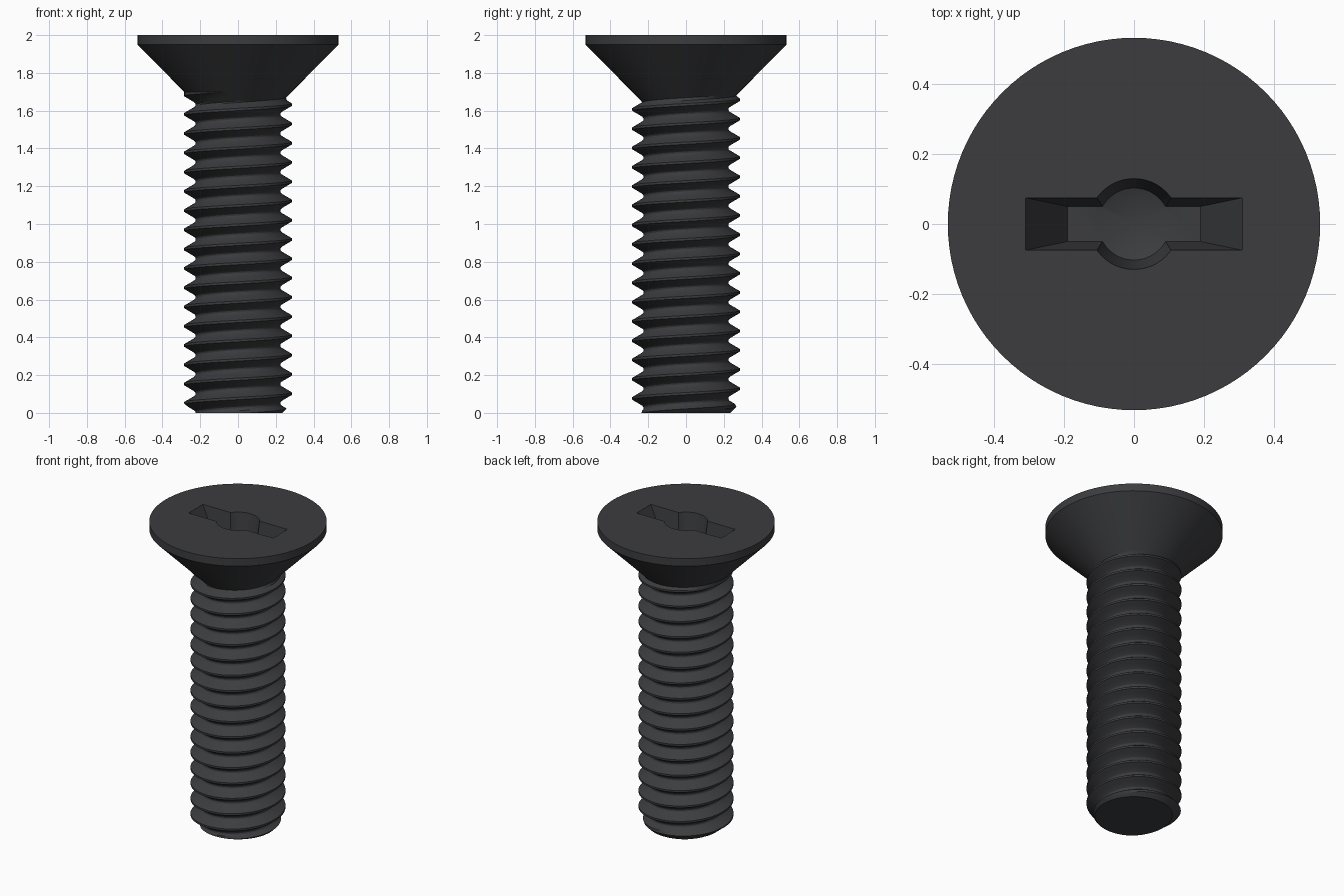
import bpy, bmesh, math

if "Cube" in bpy.data.objects:
    bpy.data.objects.remove(bpy.data.objects["Cube"])

SEG = 96
PITCH = 0.102
HEAD_Z = 1.70          # underside of the countersunk head
CREST, ROOT = 0.285, 0.224
# half thread profile: (fraction of pitch from crest, radius)
HALF = [(0, CREST), (0.06, CREST), (0.21, 0.259), (0.36, 0.233), (0.43, 0.226), (0.5, ROOT)]
PHASES = [-0.5] + [-p for p, _ in HALF[4:0:-1]] + [p for p, _ in HALF[:5]]


def new_object(name, bm):
    bmesh.ops.recalc_face_normals(bm, faces=bm.faces)
    mesh = bpy.data.meshes.new(name)
    bm.to_mesh(mesh)
    bm.free()
    ob = bpy.data.objects.new(name, mesh)
    bpy.context.collection.objects.link(ob)
    return ob


def grid_solid(name, columns):
    """Skin profile columns around the axis, weld, and cap open ends."""
    bm = bmesh.new()
    cols = [[bm.verts.new(p) for p in col] for col in columns]
    for a, b in zip(cols, cols[1:]):
        for i in range(len(a) - 1):
            bm.faces.new((a[i], b[i], b[i + 1], a[i + 1]))
    bmesh.ops.remove_doubles(bm, verts=bm.verts, dist=1e-5)
    bmesh.ops.holes_fill(bm, edges=[e for e in bm.edges if e.is_boundary], sides=0)
    return new_object(name, bm)


def polar(r, t, z):
    return (r * math.cos(t), r * math.sin(t), z)


def thread_radius(t, z):
    f = (z / PITCH - t / (2 * math.pi)) % 1.0
    f = min(f, 1 - f)
    for (p0, r0), (p1, r1) in zip(HALF, HALF[1:]):
        if f <= p1:
            r = r0 + (r1 - r0) * (f - p0) / (p1 - p0)
            break
    r = max(r, CREST - (HEAD_Z - z))     # run-out under the head
    return min(r, 0.235 + z)             # chamfer at the tip


# screw body: helical thread rows, then countersunk head
columns = []
for j in range(SEG + 1):
    t = 2 * math.pi * j / SEG
    col = []
    for n in range(-2, 19):
        for ph in PHASES:
            z = min(max(PITCH * (n + ph + j / SEG), 0.0), HEAD_Z)
            col.append(polar(thread_radius(t, z), t, z))
    col += [polar(0.533, t, 1.95), polar(0.533, t, 2.0)]
    columns.append(col)
screw = grid_solid("screw", columns)

# cross recess: central tapered pocket with conical floor
FLOOR, TOP = 1.77, 2.05
K = (TOP - FLOOR) / (2.0 - FLOOR)
pocket = [(0, FLOOR - 0.04), (0.103, FLOOR), (0.103 + 0.027 * K, TOP)]
cutters = [grid_solid("recess_centre_cutter",
                      [[polar(r, 2 * math.pi * j / 48, z) for r, z in pocket] for j in range(49)])]

# cross recess: two tapered arms
for name, turn in (("recess_arm_x_cutter", False), ("recess_arm_y_cutter", True)):
    bm = bmesh.new()
    bmesh.ops.create_cube(bm, size=2)
    for v in bm.verts:
        k = K if v.co.z > 0 else 0
        x, y = v.co.x * (0.19 + 0.12 * k), v.co.y * (0.05 + 0.025 * k)
        v.co = (y, x, TOP if k else FLOOR) if turn else (x, y, TOP if k else FLOOR)
    cutters.append(new_object(name, bm))

bpy.context.view_layer.objects.active = screw
screw.select_set(True)
for c in cutters:
    mod = screw.modifiers.new(c.name, 'BOOLEAN')
    mod.operation = 'DIFFERENCE'
    mod.solver = 'EXACT'
    mod.object = c
    bpy.ops.object.modifier_apply(modifier=mod.name)
for c in cutters:
    bpy.data.objects.remove(c, do_unlink=True)

# dark finish and shading
bpy.ops.object.shade_smooth_by_angle(angle=math.radians(25))
mat = bpy.data.materials.new("black_oxide")
mat.diffuse_color = (0.045, 0.046, 0.05, 1)
mat.use_nodes = True
mat.node_tree.nodes["Principled BSDF"].inputs["Base Color"].default_value = mat.diffuse_color
screw.data.materials.clear()
screw.data.materials.append(mat)
